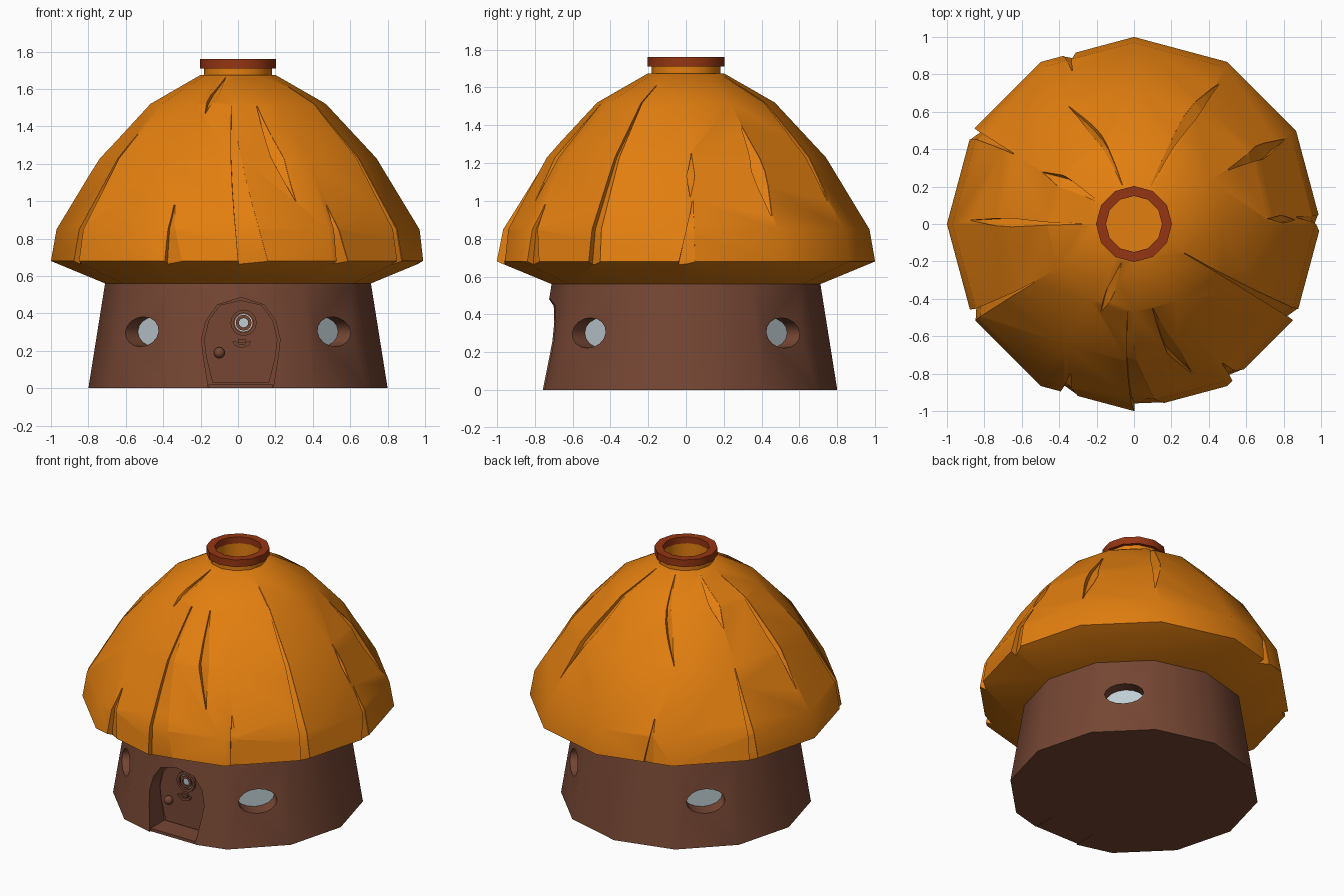
import bpy, bmesh, math
from mathutils import Matrix, Vector

if "Cube" in bpy.data.objects:
    bpy.data.objects.remove(bpy.data.objects["Cube"])


def material(name, rgb):
    m = bpy.data.materials.new(name)
    m.diffuse_color = (*rgb, 1)
    m.use_nodes = True
    m.node_tree.nodes["Principled BSDF"].inputs["Base Color"].default_value = m.diffuse_color
    return m


ORANGE = material("orange thatch", (0.76, 0.21, 0.005))
BROWN = material("brown wood", (0.18, 0.062, 0.034))
RUST = material("rust red", (0.30, 0.036, 0.006))
GLASS = material("pale glass", (0.52, 0.61, 0.65))


def finish(name, bm, mat=None):
    bmesh.ops.remove_doubles(bm, verts=bm.verts, dist=1e-5)
    bmesh.ops.recalc_face_normals(bm, faces=bm.faces)
    me = bpy.data.meshes.new(name)
    bm.to_mesh(me)
    bm.free()
    ob = bpy.data.objects.new(name, me)
    bpy.context.collection.objects.link(ob)
    if mat:
        me.materials.append(mat)
    return ob


def lathe(name, profile, mat, closed=False, sides=12):
    bm = bmesh.new()
    rings = [[bm.verts.new((r * math.cos(k * math.tau / sides), r * math.sin(k * math.tau / sides), z))
              for k in range(sides)] for r, z in profile]
    pairs = list(zip(rings, rings[1:])) + ([(rings[-1], rings[0])] if closed else [])
    for a, b in pairs:
        for k in range(sides):
            j = (k + 1) % sides
            bm.faces.new((a[k], a[j], b[j], b[k]))
    return finish(name, bm, mat)


def prism(name, pts, y0, y1, mat=None):
    bm = bmesh.new()
    f = bm.faces.new([bm.verts.new((x, y0, z)) for x, z in pts])
    g = bmesh.ops.extrude_face_region(bm, geom=[f])
    vs = [v for v in g["geom"] if isinstance(v, bmesh.types.BMVert)]
    bmesh.ops.translate(bm, verts=vs, vec=(0, y1 - y0, 0))
    return finish(name, bm, mat)


def disc(bm, mat4, depth, rx, rz, segs=16):
    # elliptical plug whose axis is local z
    bmesh.ops.create_cone(bm, cap_ends=True, segments=segs, radius1=1, radius2=1, depth=depth,
                          matrix=mat4 @ Matrix.Diagonal((rx, rz, 1, 1)))


def cut(ob, cutter):
    cutter.hide_render = True
    mod = ob.modifiers.new("cut", 'BOOLEAN')
    mod.operation, mod.solver, mod.object = 'DIFFERENCE', 'EXACT', cutter
    bpy.context.view_layer.objects.active = ob
    bpy.ops.object.modifier_apply(modifier=mod.name)
    bpy.data.objects.remove(cutter)


def smooth(ob, angle=35):
    bpy.ops.object.select_all(action='DESELECT')
    ob.select_set(True)
    bpy.context.view_layer.objects.active = ob
    bpy.ops.object.shade_smooth_by_angle(angle=math.radians(angle))


# Roof dome with chimney neck and well
DOME = [(1.0, 0.68), (0.97, 0.85), (0.74, 1.23), (0.47, 1.52), (0.2, 1.675)]
roof = lathe("roof", [(0, 0.56), (0.71, 0.56)] + DOME +
             [(0.182, 1.675), (0.182, 1.715), (0.15, 1.715), (0.15, 1.6), (0, 1.6)], ORANGE)


def surface(deg, z):
    # radius of the twelve-sided dome at an angle and height
    r = 1.0
    for (ra, za), (rb, zb) in zip(DOME, DOME[1:]):
        if za <= z <= zb:
            r = ra + (rb - ra) * (z - za) / (zb - za)
    return r * math.cos(math.radians(15)) / math.cos(math.radians(deg % 30 - 15))


def groove(bm, d0, z0, d1, z1, width):
    # wedge along the dome: reaching the rim it widens downwards, otherwise it is a kite
    rim = z1 < 0.7
    zs = {z0 + (z1 - z0) * i / 6 for i in range(7)} | {z for _, z in DOME if z1 < z < z0}
    prev = None
    for z in sorted(zs, reverse=True):
        t = (z0 - z) / (z0 - z1)
        k = max(0.06, t if rim else min(t / 0.55, (1 - t) / 0.45))
        d = d0 + (d1 - d0) * t
        half = math.degrees(width * k / 2 / surface(d, z))
        ra, rb = surface(d - half, z), surface(d + half, z)
        deep = 0.012 + 0.03 * k
        ring = [bm.verts.new((r * math.cos(math.radians(a)), r * math.sin(math.radians(a)), z))
                for a, r in ((d - half, ra - deep), (d + half, rb - 0.004),
                             (d + half, rb + 0.07), (d - half, ra + 0.07))]
        if prev:
            for i in range(4):
                j = (i + 1) % 4
                bm.faces.new((prev[i], prev[j], ring[j], ring[i]))
        else:
            bm.faces.new(ring)
        prev = ring
    bm.faces.new(prev[::-1])


# Roof grooves: start angle, start height, end angle, end height, width
bm = bmesh.new()
for g in [(-93.7, 1.51, -84.7, 0.63, 0.17), (-77.5, 1.51, -68.8, 1.0, 0.07),
          (-113, 0.98, -110.5, 0.63, 0.11), (-57.6, 0.98, -55, 0.63, 0.1),
          (-30, 1.61, -29.2, 0.63, 0.07), (-149.7, 1.36, -150.7, 0.63, 0.07),
          (-108, 1.66, -110.5, 1.47, 0.05), (180, 1.63, 178.7, 1.0, 0.05),
          (148, 1.66, 150.5, 1.42, 0.07), (106.7, 1.66, 119, 1.25, 0.05),
          (66, 1.66, 58.8, 1.0, 0.07), (30, 1.4, 29.3, 0.92, 0.09),
          (2.3, 1.25, 1.5, 1.02, 0.045), (2.4, 1.0, 0, 0.63, 0.1),
          (149.7, 1.22, 151, 0.63, 0.07), (112, 0.95, 110.5, 0.63, 0.08)]:
    groove(bm, *g)
cut(roof, finish("groove_cutter", bm))
smooth(roof)

# Chimney ring
smooth(lathe("chimney_ring", [(0.15, 1.71), (0.203, 1.71), (0.203, 1.76), (0.15, 1.76)], RUST, True))

# Tapered wall
wall = lathe("wall", [(0, 0), (0.8, 0), (0.71, 0.565), (0, 0.565)], BROWN)

# Four oval windows on the diagonals
holes, panes = bmesh.new(), bmesh.new()
for deg in (45, 135, 225, 315):
    a = math.radians(deg)
    out = Vector((math.cos(a), math.sin(a), 0))
    side = Vector((-math.sin(a), math.cos(a), 0))
    up = Vector((0, 0, 1))
    for b, r, depth, grow in ((holes, 0.775, 0.3, 0), (panes, 0.629, 0.008, -0.001)):
        m = Matrix((side, up, out)).transposed().to_4x4()
        m.translation = out * r + up * 0.302
        disc(b, m, depth, 0.125 + grow, 0.08 + grow)
cut(wall, finish("window_cutter", holes))
finish("window_panes", panes, GLASS)


# Arched door recess, door panel and sill
def arch(inset, z0):
    half = [(0.165, z0), (0.2, 0.17), (0.21, 0.26), (0.187, 0.36), (0.125, 0.445)]
    cx = 0.015
    return ([(cx + x - inset, z) for x, z in half] + [(cx, 0.485 - inset)] +
            [(cx - x + inset, z) for x, z in reversed(half)])


cut(wall, prism("door_cutter", arch(0, -0.05), -1, -0.59))
smooth(wall)
prism("door", arch(0.014, 0.03), -0.61, -0.58, BROWN)
prism("door_sill", [(-0.155, 0), (0.185, 0), (0.188, 0.02), (-0.158, 0.02)], -0.745, -0.58, BROWN)

# Round door light: stacked rings around a small pane
FACING = Matrix.Rotation(math.pi / 2, 4, 'X')


def ring(name, x, z, y, r_out, r_in, depth, mat):
    ob = lathe(name, [(r_in, 0), (r_out, 0), (r_out, depth), (r_in, depth)], mat, True, 16)
    ob.matrix_world = Matrix.Translation((x, y, z)) @ FACING


ring("door_light_frame", 0.03, 0.35, -0.609, 0.07, 0.052, 0.018, BROWN)
ring("door_light_bead", 0.03, 0.35, -0.609, 0.042, 0.025, 0.016, BROWN)
ring("door_light_glass_ring", 0.03, 0.35, -0.608, 0.047, 0.042, 0.005, GLASS)
bm = bmesh.new()
disc(bm, Matrix.Translation((0.03, -0.611, 0.35)) @ FACING, 0.008, 0.026, 0.026)
finish("door_light_pane", bm, GLASS)

# Door knob and knocker
bm = bmesh.new()
bmesh.ops.create_uvsphere(bm, u_segments=14, v_segments=8, radius=0.03,
                          matrix=Matrix.Translation((-0.1, -0.63, 0.19)))
smooth(finish("door_knob", bm, BROWN), 60)
prism("door_knocker", [(-0.03, 0.25), (-0.02, 0.23), (0.01, 0.218), (0.03, 0.218), (0.06, 0.23),
                       (0.07, 0.25), (0.05, 0.25), (0.035, 0.236), (0.005, 0.236), (-0.01, 0.25)],
      -0.632, -0.605, BROWN)
prism("knocker_mount", [(0.0, 0.242), (0.04, 0.242), (0.04, 0.262), (0.0, 0.262)], -0.625, -0.605, BROWN)
